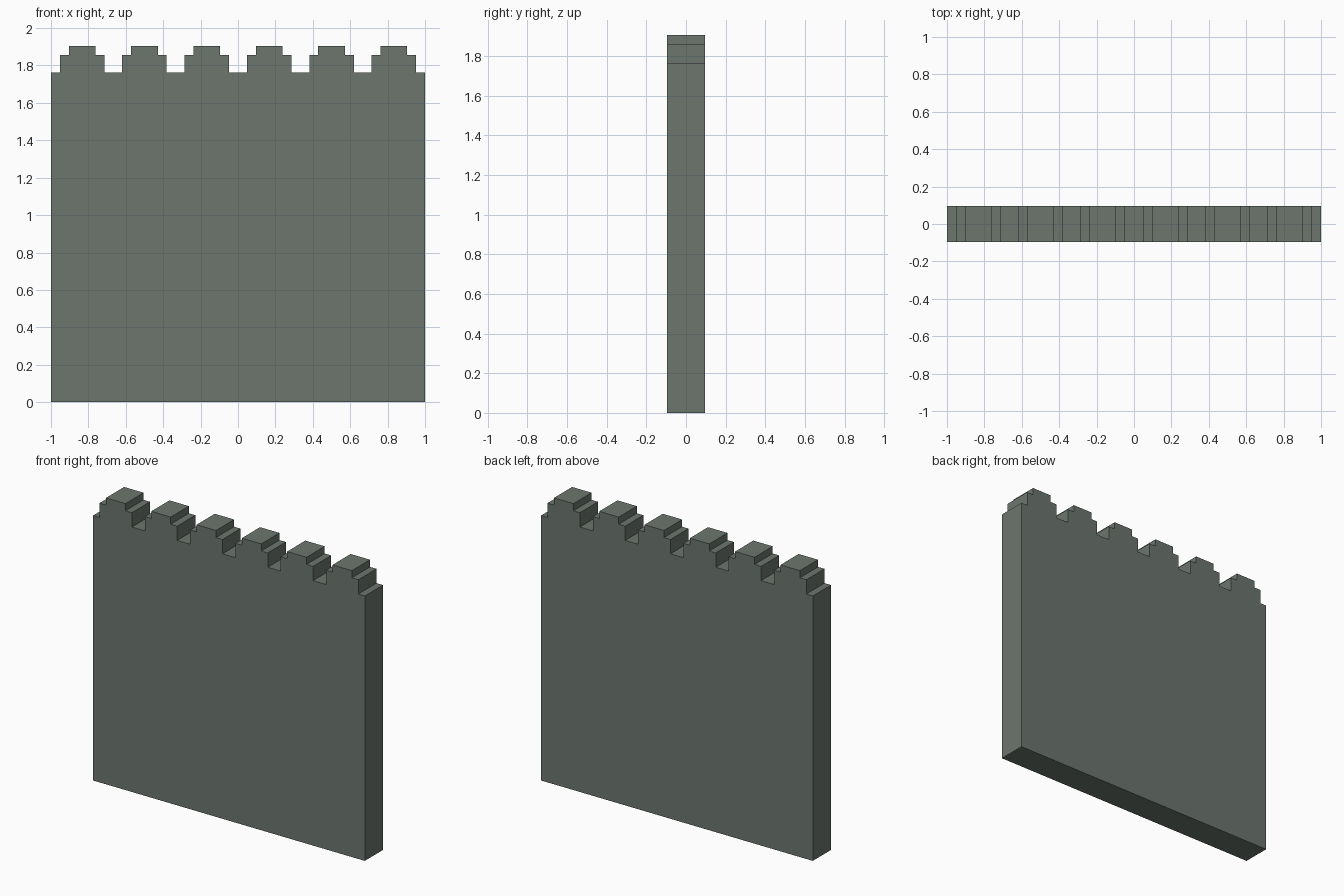
import bpy
import bmesh

if "Cube" in bpy.data.objects:
    bpy.data.objects.remove(bpy.data.objects["Cube"])

U = 1 / 21            # the wall is laid out on a 42-unit grid
HALF_DEPTH = 2 * U

stone = bpy.data.materials.new("grey green stone")
stone.diffuse_color = (0.15, 0.18, 0.155, 1)
stone.use_nodes = True
stone.node_tree.nodes["Principled BSDF"].inputs["Base Color"].default_value = stone.diffuse_color

# Front outline: base corners, then stepped merlons from right to left
outline = [(-21, 0), (21, 0), (21, 37)]
for i in reversed(range(6)):
    c = -17.5 + 7 * i
    outline += [(c + 2.5, 37), (c + 2.5, 39), (c + 1.5, 39), (c + 1.5, 40),
                (c - 1.5, 40), (c - 1.5, 39), (c - 2.5, 39), (c - 2.5, 37)]
outline.append((-21, 37))

# Wall: extrude the outline through its thickness
bm = bmesh.new()
face = bm.faces.new([bm.verts.new((x * U, -HALF_DEPTH, z * U)) for x, z in outline])
ext = bmesh.ops.extrude_face_region(bm, geom=[face], use_keep_orig=True)
back = [v for v in ext["geom"] if isinstance(v, bmesh.types.BMVert)]
bmesh.ops.translate(bm, verts=back, vec=(0, 2 * HALF_DEPTH, 0))
bmesh.ops.recalc_face_normals(bm, faces=bm.faces)

mesh = bpy.data.meshes.new("battlement_wall")
bm.to_mesh(mesh)
bm.free()
mesh.materials.append(stone)
wall = bpy.data.objects.new("battlement_wall", mesh)
bpy.context.collection.objects.link(wall)
